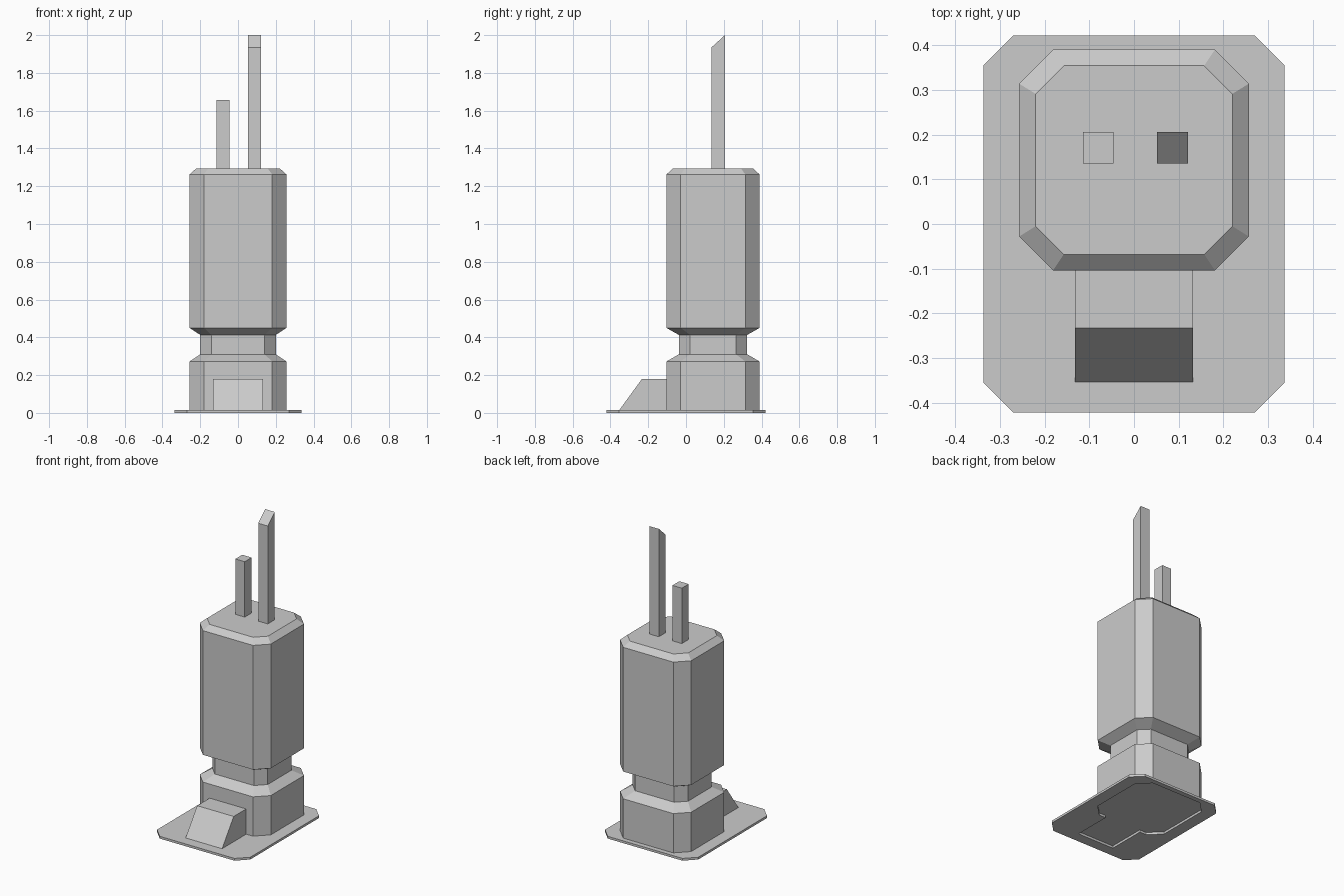
import bpy
import bmesh

cube = bpy.data.objects.get("Cube")
if cube:
    bpy.data.objects.remove(cube, do_unlink=True)

grey = bpy.data.materials.new("plain grey")
grey.use_nodes = True
COLOUR = (0.6, 0.6, 0.6, 1)
grey.diffuse_color = COLOUR
grey.node_tree.nodes["Principled BSDF"].inputs["Base Color"].default_value = COLOUR

CENTRE_Y = 0.143
PLATE_TOP = 0.015
ROOF = 1.295


def finish(name, bm):
    bmesh.ops.recalc_face_normals(bm, faces=bm.faces)
    mesh = bpy.data.meshes.new(name)
    bm.to_mesh(mesh)
    bm.free()
    mesh.materials.append(grey)
    obj = bpy.data.objects.new(name, mesh)
    bpy.context.collection.objects.link(obj)
    return obj


def octagon(hx, hy, cut, cy=0.0):
    """Rectangle outline with clipped corners, counter-clockwise from front left."""
    ix, iy = hx - cut, hy - cut
    pts = [(-ix, -hy), (ix, -hy), (hx, -iy), (hx, iy),
           (ix, hy), (-ix, hy), (-hx, iy), (-hx, -iy)]
    return [(x, y + cy) for x, y in pts]


def loft(name, rings):
    bm = bmesh.new()
    loops = [[bm.verts.new((x, y, z)) for x, y in pts] for z, pts in rings]
    for low, high in zip(loops, loops[1:]):
        for i in range(len(low)):
            j = (i + 1) % len(low)
            bm.faces.new((low[i], low[j], high[j], high[i]))
    bm.faces.new(loops[0][::-1])
    bm.faces.new(loops[-1])
    return finish(name, bm)


def side_prism(name, x0, x1, profile):
    """Extrude a (y, z) profile across x."""
    bm = bmesh.new()
    ends = [[bm.verts.new((x, y, z)) for y, z in profile] for x in (x0, x1)]
    for i in range(len(profile)):
        j = (i + 1) % len(profile)
        bm.faces.new((ends[0][i], ends[0][j], ends[1][j], ends[1][i]))
    bm.faces.new(ends[0][::-1])
    bm.faces.new(ends[1])
    return finish(name, bm)


# Tower body: foot, narrow neck, tall block and bevelled roof
wide = octagon(0.257, 0.247, 0.076, CENTRE_Y)
neck = octagon(0.2, 0.181, 0.059, CENTRE_Y)
roof = octagon(0.22, 0.211, 0.063, CENTRE_Y)
loft("tower_body", [(PLATE_TOP, wide), (0.272, wide), (0.31, neck), (0.413, neck),
                    (0.45, wide), (1.262, wide), (ROOF, roof)])

# Sloped entrance block
RAMP_X, RAMP_FOOT = 0.132, -0.353
front_wall = CENTRE_Y - 0.247
side_prism("entrance_ramp", -RAMP_X, RAMP_X,
           [(RAMP_FOOT, PLATE_TOP), (front_wall, PLATE_TOP),
            (front_wall, 0.18), (-0.233, 0.18)])

# Rooftop masts, the taller one with a slanted tip
MAST_FRONT, MAST_BACK = 0.135, 0.206
for name, x0, x1, z_front, z_back in (("short_mast", -0.114, -0.046, 1.657, 1.657),
                                      ("tall_mast", 0.052, 0.121, 1.935, 2.0)):
    side_prism(name, x0, x1, [(MAST_FRONT, ROOF), (MAST_BACK, ROOF),
                              (MAST_BACK, z_back), (MAST_FRONT, z_front)])

# Ground plate, open beneath the tower and the ramp
opening = wide[1:] + wide[:1] + [(-RAMP_X, front_wall), (-RAMP_X, RAMP_FOOT),
                                 (RAMP_X, RAMP_FOOT), (RAMP_X, front_wall)]
bm = bmesh.new()
edges = []
for outline in (octagon(0.337, 0.422, 0.067), opening):
    verts = [bm.verts.new((x, y, 0)) for x, y in outline]
    edges += [bm.edges.new((verts[i - 1], verts[i])) for i in range(len(verts))]
bmesh.ops.triangle_fill(bm, edges=edges, use_beauty=True)
top = bmesh.ops.extrude_face_region(bm, geom=bm.faces[:], use_keep_orig=True)
bmesh.ops.translate(bm, vec=(0, 0, PLATE_TOP),
                    verts=[v for v in top["geom"] if isinstance(v, bmesh.types.BMVert)])
finish("ground_plate", bm)
